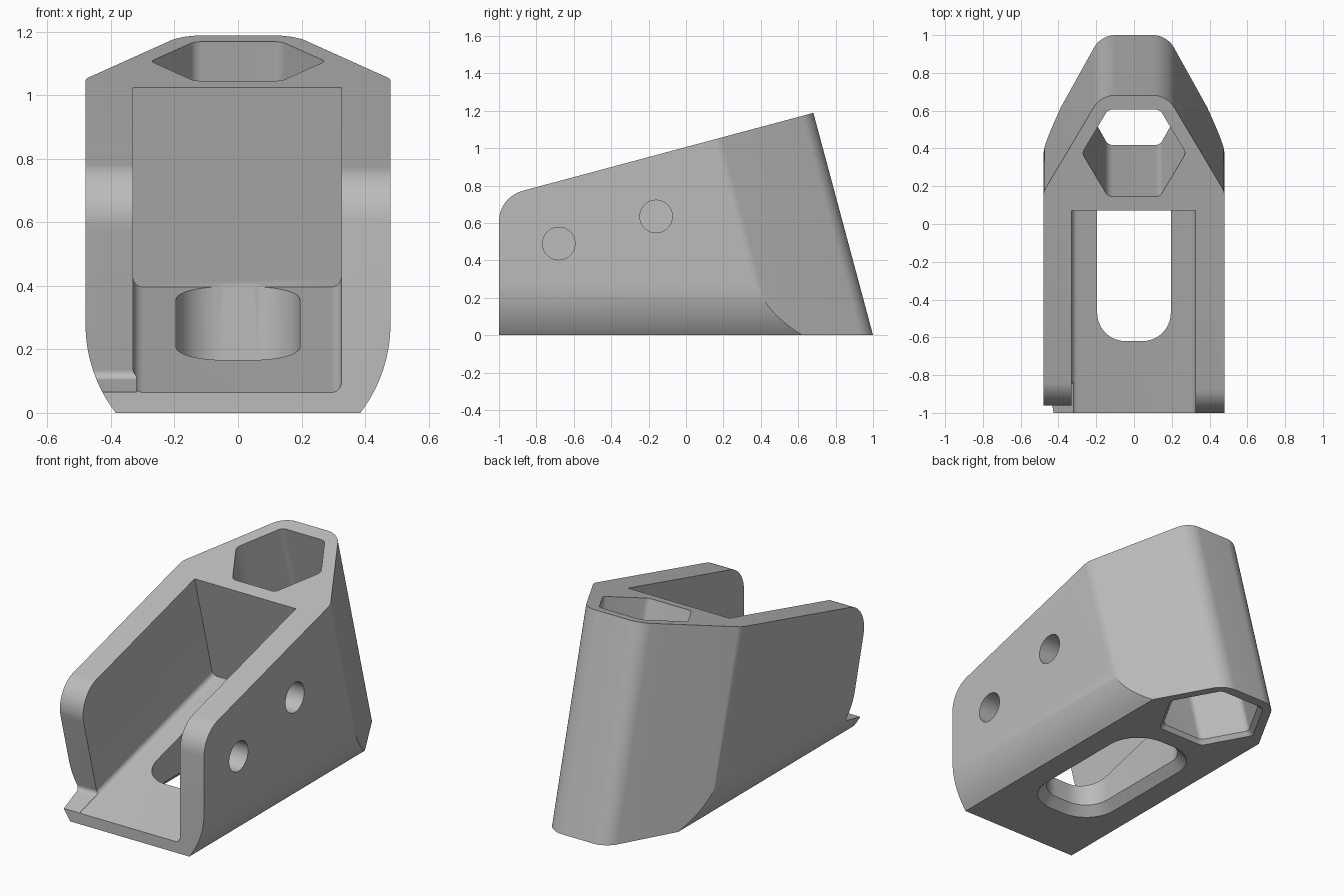
import bpy
import bmesh
import math
from mathutils import Vector

if "Cube" in bpy.data.objects:
    bpy.data.objects.remove(bpy.data.objects["Cube"])

T = math.tan(math.radians(15))      # lean of the body
C, S = math.cos(math.radians(15)), math.sin(math.radians(15))

grey = bpy.data.materials.new("plain_grey")
grey.use_nodes = True
grey.diffuse_color = (0.5, 0.5, 0.5, 1)
grey.node_tree.nodes["Principled BSDF"].inputs["Base Color"].default_value = (0.5, 0.5, 0.5, 1)


def rounded(points, steps=10):
    """Polygon of (a, b, radius) corners turned into a filleted 2D loop."""
    loop = []
    for i, (a, b, r) in enumerate(points):
        p = Vector((a, b))
        if r == 0:
            loop.append(p)
            continue
        u = (Vector(points[i - 1][:2]) - p).normalized()
        w = (Vector(points[(i + 1) % len(points)][:2]) - p).normalized()
        half = u.angle(w) / 2
        centre = p + (u + w).normalized() * r / math.sin(half)
        start = p + u * r / math.tan(half) - centre
        end = p + w * r / math.tan(half) - centre
        sweep = start.angle(end)
        for k in range(steps + 1):
            t = k / steps
            loop.append(centre + (start * math.sin((1 - t) * sweep)
                                  + end * math.sin(t * sweep)) / math.sin(sweep))
    return loop


def loft(name, first, second):
    """Closed solid between two matching 3D loops."""
    bm = bmesh.new()
    a = [bm.verts.new(p) for p in first]
    b = [bm.verts.new(p) for p in second]
    n = len(a)
    bm.faces.new(a)
    bm.faces.new(b[::-1])
    for i in range(n):
        bm.faces.new((a[i], b[i], b[(i + 1) % n], a[(i + 1) % n]))
    bmesh.ops.recalc_face_normals(bm, faces=bm.faces)
    mesh = bpy.data.meshes.new(name)
    bm.to_mesh(mesh)
    bm.free()
    mesh.materials.append(grey)
    ob = bpy.data.objects.new(name, mesh)
    bpy.context.collection.objects.link(ob)
    return ob


def side_prism(name, loop, x0, x1):
    return loft(name, [(x0, p.x, p.y) for p in loop], [(x1, p.x, p.y) for p in loop])


def leaning(loop, z, lean=T):
    return [(p.x, p.y - lean * z, z) for p in loop]


def mirrored(half):
    """Complete a right-hand list of corners with its mirror in x."""
    return half + [(-x, y, r) for x, y, r in reversed(half)]


def top_z(y):
    return 1.006 + T * y


def floor_z(y):
    return 0.065 + T * (y + 1)


# Body: side outline
body = side_prism("bracket_body", rounded([
    (-1, 0, 0), (1, 0, 0), (0.681, top_z(0.681), 0), (-1, top_z(-1), 0.17)]), -1, 1)

# Body: front outline with curved lower flanks
flank = [(0.02 + 0.46 * math.cos(a), 0.28 + 0.46 * math.sin(a), 0)
         for a in [-math.asin(0.28 / 0.46) * (1 - k / 14) for k in range(15)]]
front = rounded(mirrored(flank + [(0.48, 1.5, 0)]))
front_shape = loft("front_shape", [(p.x, -1.3, p.y) for p in front],
                   [(p.x, 1.3, p.y) for p in front])

# Body: leaning plan outline with angled back corners
plan = rounded(mirrored([(0.48, -2, 0), (0.48, 0.451, 0.1), (0.175, 1, 0.13)]))
plan_shape = loft("plan_shape", leaning(plan, -0.3), leaning(plan, 1.6))

# Open channel with filleted floor corners
base = Vector((0, 0.2387, 0.3966))
section = rounded([(-0.33, 0, 0.03), (0.325, 0, 0.03), (0.325, 1.2, 0), (-0.33, 1.2, 0)])
back = [base + Vector((p.x, -S * p.y, C * p.y)) for p in section]
channel = loft("channel", back, [p - Vector((0, C, S)) * 2.2 for p in back])

# Cut-back front edge of the right wall
notch = side_prism("notch", rounded([
    (-1.6, floor_z(-1.6), 0), (-0.83, floor_z(-0.83), 0.025), (-0.998, 0.738, 0.17),
    (-0.4, top_z(-0.4) + 0.005, 0), (-0.4, 1.3, 0), (-1.6, 1.3, 0)]), -1, -0.32)


# Floor slot with flared lower rim
def slot_loop(grow):
    w, a, b, r = 0.195 + grow, -0.62 - grow, 0.24 + grow, 0.15 + grow
    return rounded([(w, a, r), (w, b, r), (-w, b, r), (-w, a, r)])


slot = loft("slot", leaning(slot_loop(0), -0.2, 0), leaning(slot_loop(0), 0.405, 0))
slot_rim = loft("slot_rim", leaning(slot_loop(0.06), -0.01, 0), leaning(slot_loop(0), 0.05, 0))


# Leaning six-sided socket with flared lower rim
def hex_loop(grow):
    rad, mid, k = 0.275 + grow, 0.672, 1.0353
    return rounded([(rad * math.cos(i * math.pi / 3),
                     mid + rad * k * math.sin(i * math.pi / 3), 0.04) for i in range(6)])


socket = loft("socket", leaning(hex_loop(0), -0.3), leaning(hex_loop(0), 1.6))
socket_rim = loft("socket_rim", leaning(hex_loop(0.03), -0.005), leaning(hex_loop(0), 0.025))

# Two pin holes in the left wall
holes = []
for y, z in ((-0.68, 0.49), (-0.16, 0.635)):
    ring = [Vector((y + 0.087 * math.cos(k * math.pi / 20),
                    z + 0.087 * math.sin(k * math.pi / 20))) for k in range(40)]
    holes.append(side_prism("pin_hole", ring, 0.2, 0.8))

# Combine and bake
steps = [(ob, "INTERSECT") for ob in (front_shape, plan_shape)]
steps += [(ob, "DIFFERENCE") for ob in
          (channel, notch, slot, slot_rim, socket, socket_rim, *holes)]
for cutter, operation in steps:
    cutter.hide_render = True
    mod = body.modifiers.new(cutter.name, "BOOLEAN")
    mod.operation = operation
    mod.solver = "EXACT"
    mod.object = cutter
bpy.context.view_layer.update()
baked = bpy.data.meshes.new_from_object(
    body.evaluated_get(bpy.context.evaluated_depsgraph_get()))
body.modifiers.clear()
body.data = baked
for cutter, _ in steps:
    bpy.data.objects.remove(cutter)

bpy.ops.object.select_all(action="DESELECT")
body.select_set(True)
bpy.context.view_layer.objects.active = body
bpy.ops.object.shade_smooth_by_angle(angle=math.radians(25))
